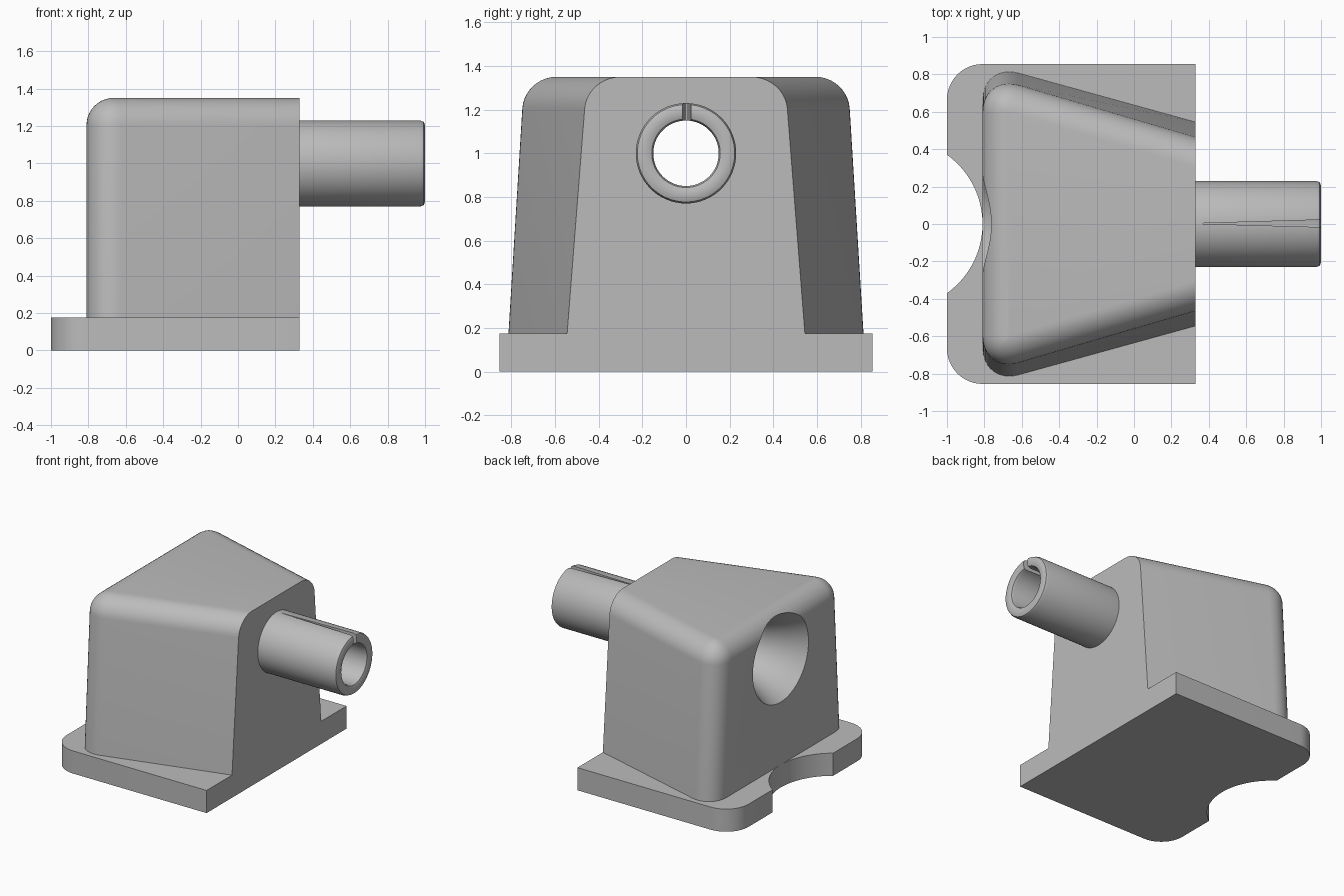
import bpy, bmesh, math

if "Cube" in bpy.data.objects:
    bpy.data.objects.remove(bpy.data.objects["Cube"])

grey = bpy.data.materials.new("light grey")
grey.diffuse_color = (0.5, 0.5, 0.5, 1)
grey.use_nodes = True
grey.node_tree.nodes["Principled BSDF"].inputs["Base Color"].default_value = grey.diffuse_color


def finish(bm, name):
    bmesh.ops.recalc_face_normals(bm, faces=bm.faces)
    me = bpy.data.meshes.new(name)
    bm.to_mesh(me)
    bm.free()
    ob = bpy.data.objects.new(name, me)
    bpy.context.collection.objects.link(ob)
    me.materials.append(grey)
    return ob


def activate(ob):
    bpy.ops.object.select_all(action='DESELECT')
    ob.select_set(True)
    bpy.context.view_layer.objects.active = ob


def cut(ob, cutter):
    m = ob.modifiers.new("cut", 'BOOLEAN')
    m.operation, m.solver, m.object = 'DIFFERENCE', 'EXACT', cutter
    activate(ob)
    bpy.ops.object.modifier_apply(modifier=m.name)
    bpy.data.objects.remove(cutter)


def smooth(ob):
    activate(ob)
    bpy.ops.object.shade_smooth_by_angle(angle=math.radians(32))


def arc(cx, cy, r, a0, a1, n):
    return [(cx + r * math.cos(math.radians(a0 + (a1 - a0) * i / n)),
             cy + r * math.sin(math.radians(a0 + (a1 - a0) * i / n))) for i in range(n + 1)]


def prism(outline, z0, z1, name):
    bm = bmesh.new()
    f = bm.faces.new([bm.verts.new((x, y, z0)) for x, y in outline])
    ext = bmesh.ops.extrude_face_region(bm, geom=[f])
    for v in ext["geom"]:
        if isinstance(v, bmesh.types.BMVert):
            v.co.z = z1
    if not any(len(e.link_faces) == 2 for e in f.edges if f.is_valid):
        bm.faces.new(f.verts)
    return finish(bm, name)


def revolve(profile, name, closed, z=1.0, n=64):
    """Spin (x, radius) points about the horizontal pipe axis."""
    bm = bmesh.new()
    rings = [[bm.verts.new((x, r * math.sin(2 * math.pi * i / n), z + r * math.cos(2 * math.pi * i / n)))
              for i in range(n)] for x, r in profile]
    pairs = list(zip(rings, rings[1:])) + ([(rings[-1], rings[0])] if closed else [])
    for a, b in pairs:
        for i in range(n):
            j = (i + 1) % n
            bm.faces.new((a[i], a[j], b[j], b[i]))
    if not closed:
        bm.faces.new(rings[0])
        bm.faces.new(rings[-1])
    return finish(bm, name)


# base plate: two rounded rear corners and a round bite
bite = math.degrees(math.asin(0.37 / 0.455))
plate = prism([(0.33, -0.855), (0.33, 0.855)]
              + arc(-0.81, 0.665, 0.19, 90, 180, 12)
              + arc(-1.265, 0, 0.455, bite, -bite, 28)
              + arc(-0.81, -0.665, 0.19, 180, 270, 12), 0, 0.175, "base_plate")
smooth(plate)

# tapered housing block with rounded rear and top edges
bm = bmesh.new()
corners = [[bm.verts.new((x, y, z)) for x, y in ((0.33, -f), (0.33, f), (-0.81, b), (-0.81, -b))]
           for z, f, b in ((0.17, 0.545, 0.86), (1.35, 0.453, 0.79))]
lo, hi = corners
bm.faces.new(lo)
bm.faces.new(hi)
for i in range(4):
    j = (i + 1) % 4
    bm.faces.new((lo[i], lo[j], hi[j], hi[i]))
bmesh.ops.recalc_face_normals(bm, faces=bm.faces)
rear = [e for e in bm.edges if all(v.co.x < -0.8 for v in e.verts)
        and e.verts[0].co.y * e.verts[1].co.y > 0]
bmesh.ops.bevel(bm, geom=rear, offset=0.2, offset_type='OFFSET', segments=12,
                profile=0.5, affect='EDGES', clamp_overlap=False)
top = [e for e in bm.edges if all(v.co.z > 1.34 for v in e.verts)
       and not all(v.co.x > 0.32 for v in e.verts)]
bmesh.ops.bevel(bm, geom=top, offset=0.145, offset_type='OFFSET', segments=10,
                profile=0.5, affect='EDGES', clamp_overlap=False)
housing = finish(bm, "housing")

# flared bore through the housing
bore = revolve([(-0.87, 0.39), (-0.81, 0.34), (-0.76, 0.31), (-0.68, 0.265), (-0.58, 0.225),
                (-0.46, 0.19), (-0.32, 0.165), (-0.15, 0.15), (0.4, 0.15)], "bore_cutter", False)
cut(housing, bore)
smooth(housing)

# outlet pipe with softened rim
pipe = revolve([(0.32, 0.15), (0.32, 0.23), (0.975, 0.23), (0.993, 0.223), (1.0, 0.205),
                (1.0, 0.175), (0.993, 0.157), (0.975, 0.15)], "outlet_pipe", True)

# narrow tapering slit along the top of the pipe
slit = prism([(0.37, 0.001), (1.05, -0.018), (1.05, 0.024), (0.37, 0.004)], 1.06, 1.3, "slit_cutter")
cut(pipe, slit)
smooth(pipe)
